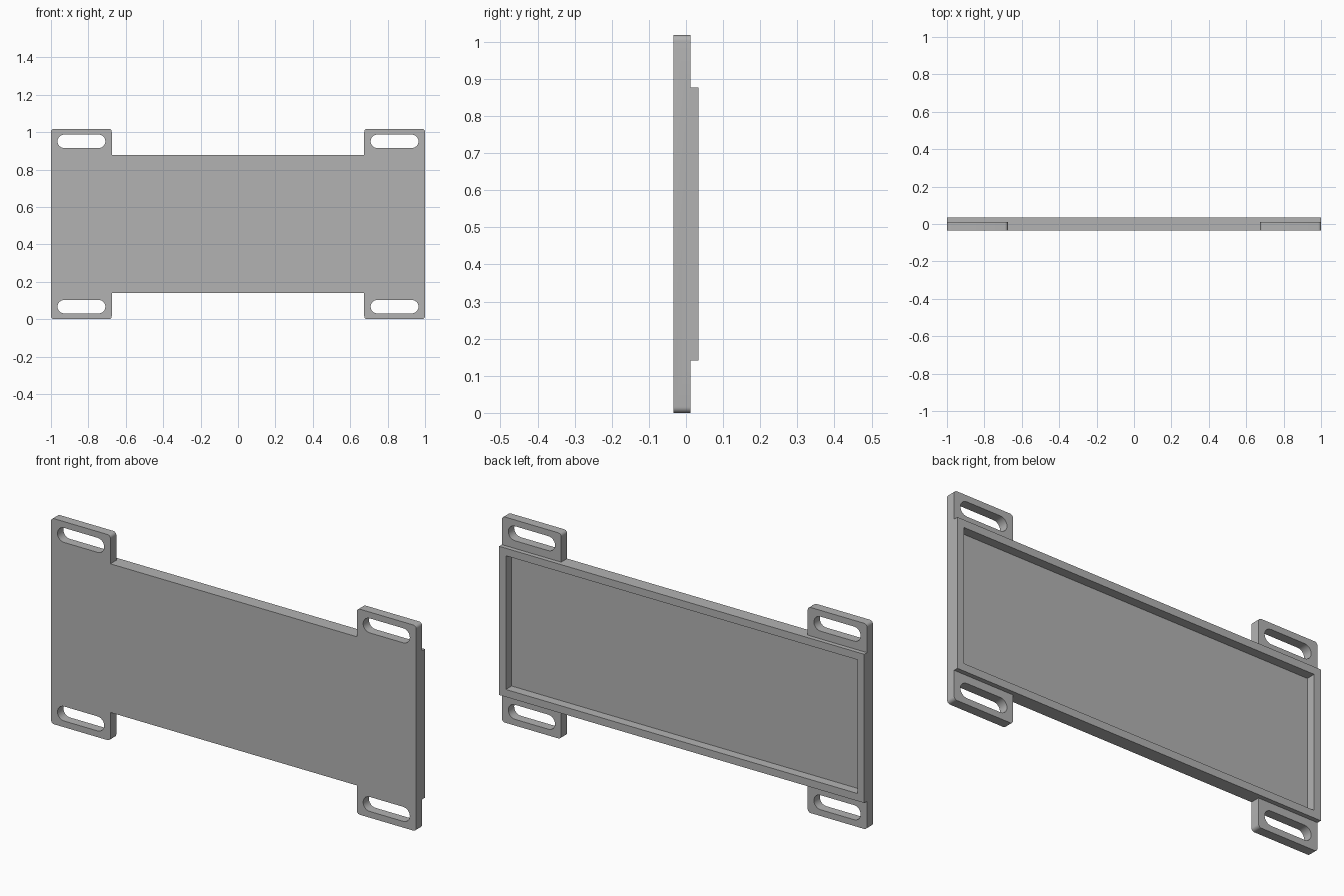
import bpy, bmesh
from math import sin, cos, pi
from mathutils import Vector

if "Cube" in bpy.data.objects:
    bpy.data.objects.remove(bpy.data.objects["Cube"])

MID = 0.509                      # half height of the plate
BODY = 0.368                     # half height of the central tray
EAR = 0.675                      # inner edge of the mounting ears
FRONT, STEP, BACK, FLOOR = -0.034, 0.012, 0.034, -0.011
RIM = 0.037

grey = bpy.data.materials.new("matte grey")
grey.use_nodes = True
colour = (0.45, 0.45, 0.45, 1)
grey.diffuse_color = colour
grey.node_tree.nodes["Principled BSDF"].inputs["Base Color"].default_value = colour


def arc(cx, cz, r, start, end, steps):
    angles = [start + (end - start) * i / steps for i in range(steps + 1)]
    return [(cx + r * cos(a), cz + r * sin(a)) for a in angles]


def make_object(name, bm):
    bmesh.ops.recalc_face_normals(bm, faces=bm.faces)
    mesh = bpy.data.meshes.new(name)
    bm.to_mesh(mesh)
    bm.free()
    mesh.materials.append(grey)
    ob = bpy.data.objects.new(name, mesh)
    ob.location.z = MID
    bpy.context.collection.objects.link(ob)
    return ob


def box(name, half_x, half_z, y0, y1):
    bm = bmesh.new()
    bmesh.ops.create_cube(bm, size=1)
    for v in bm.verts:
        v.co = (v.co.x * 2 * half_x, y1 if v.co.y > 0 else y0, v.co.z * 2 * half_z)
    ob = make_object(name, bm)
    ob.hide_render = True
    return ob


# One quarter of the outline, mirrored round into a closed loop
r = 0.016
quarter = (arc(1 - r, MID - r, r, 0, pi / 2, 6)
           + arc(EAR + r, MID - r, r, pi / 2, pi, 6) + [(EAR, BODY)])
half = quarter + [(-x, z) for x, z in reversed(quarter)]
outline = half + [(x, -z) for x, z in reversed(half)]

# Rounded slot in each ear
sx, sz, sr, reach = 0.837, MID - 0.067, 0.036, 0.092
slot = (arc(sx + reach, sz, sr, -pi / 2, pi / 2, 12)
        + arc(sx - reach, sz, sr, pi / 2, 3 * pi / 2, 12))
loops = [outline] + [[(x * i, z * j) for x, z in slot] for i in (-1, 1) for j in (-1, 1)]

# Front plate with ears
bm = bmesh.new()
for loop in loops:
    verts = [bm.verts.new((x, FRONT, z)) for x, z in loop]
    for a, b in zip(verts, verts[1:] + verts[:1]):
        bm.edges.new((a, b))
bmesh.ops.triangle_fill(bm, edges=bm.edges[:], use_beauty=True, normal=(0, -1, 0))
ext = bmesh.ops.extrude_face_region(bm, geom=bm.faces[:])
bmesh.ops.translate(bm, vec=Vector((0, STEP - FRONT, 0)),
                    verts=[g for g in ext["geom"] if isinstance(g, bmesh.types.BMVert)])
plate = make_object("mounting_tray", bm)

# Raised back body joined on, then the shallow pocket cut out
body = box("back_body", 1, BODY, FRONT / 2, BACK)
pocket = box("pocket_cutter", 1 - RIM, BODY - RIM, FLOOR, BACK * 2)
for helper, operation in ((body, "UNION"), (pocket, "DIFFERENCE")):
    mod = plate.modifiers.new(helper.name, "BOOLEAN")
    mod.object, mod.operation, mod.solver = helper, operation, "EXACT"

bpy.ops.object.select_all(action="DESELECT")
bpy.context.view_layer.objects.active = plate
plate.select_set(True)
for mod in list(plate.modifiers):
    bpy.ops.object.modifier_apply(modifier=mod.name)
for helper in (body, pocket):
    bpy.data.objects.remove(helper)

# Tidy flat areas and smooth only the rounded corners
bm = bmesh.new()
bm.from_mesh(plate.data)
bmesh.ops.remove_doubles(bm, verts=bm.verts, dist=0.0001)
bmesh.ops.dissolve_limit(bm, angle_limit=0.01, verts=bm.verts, edges=bm.edges)
bmesh.ops.triangulate(bm, faces=[f for f in bm.faces if len(f.verts) > 4])
bm.to_mesh(plate.data)
bm.free()
bpy.ops.object.shade_smooth_by_angle()
